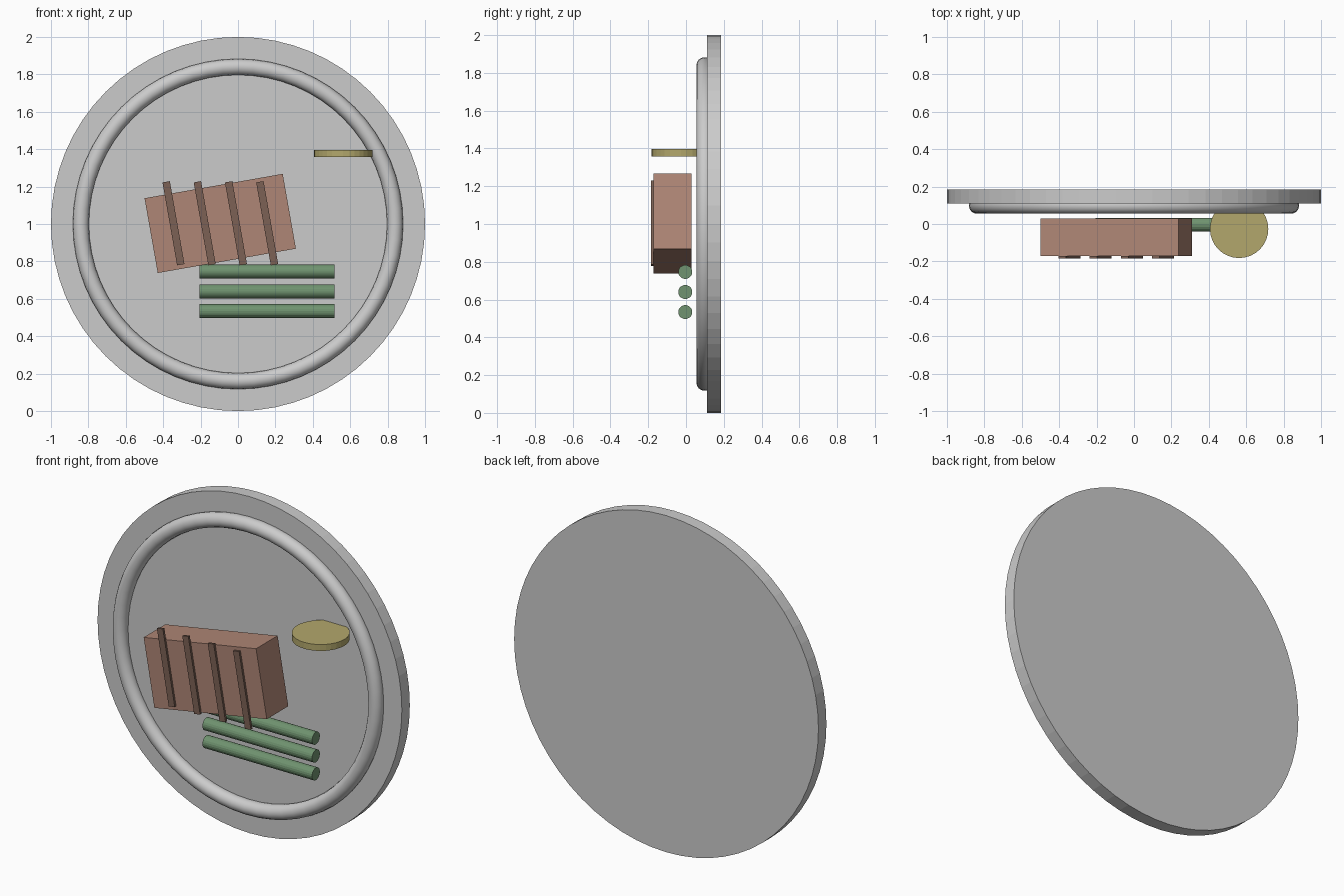
import bpy
from math import radians

if "Cube" in bpy.data.objects:
    bpy.data.objects.remove(bpy.data.objects["Cube"])

TILT = radians(-10)


def material(name, rgb):
    m = bpy.data.materials.new(name)
    m.diffuse_color = (*rgb, 1)
    m.use_nodes = True
    m.node_tree.nodes["Principled BSDF"].inputs["Base Color"].default_value = m.diffuse_color
    return m


def finish(name, mat=None, smooth=False):
    ob = bpy.context.object
    ob.name = name
    if mat:
        ob.data.materials.append(mat)
    if smooth:
        bpy.ops.object.shade_smooth_by_angle(angle=radians(35))
    return ob


def box(name, loc, size, mat):
    bpy.ops.mesh.primitive_cube_add(size=1, location=loc, rotation=(0, TILT, 0))
    bpy.context.object.scale = size
    return finish(name, mat)


def cylinder(name, loc, r, depth, sides, rot=(0, 0, 0), mat=None):
    bpy.ops.mesh.primitive_cylinder_add(vertices=sides, radius=r, depth=depth,
                                        location=loc, rotation=rot)
    return finish(name, mat)


meat = material("meat", (0.43, 0.24, 0.18))
char = material("char", (0.20, 0.12, 0.09))
green = material("green", (0.16, 0.29, 0.16))
yellow = material("yellow", (0.45, 0.39, 0.15))

# Upright plate with raised ring
cylinder("plate", (0, 0.1475, 1), 1.0, 0.075, 64, (radians(90), 0, 0))
bpy.ops.mesh.primitive_torus_add(major_radius=0.84, minor_radius=0.043,
                                 major_segments=64, minor_segments=16,
                                 location=(0, 0.098, 1), rotation=(radians(90), 0, 0))
finish("plate_ring", smooth=True)

# Tilted steak with four grill marks
box("steak", (-0.095, -0.071, 1.003), (0.75, 0.202, 0.406), meat)
for i in range(4):
    box(f"grill_mark_{i + 1}", (-0.345 + i * 0.167, -0.178, 1.004),
        (0.04, 0.014, 0.45), char)

# Three green beans
for i in range(3):
    cylinder(f"bean_{i + 1}", (0.155, -0.004, 0.746 - i * 0.106), 0.037, 0.72, 20,
             (0, radians(90), 0), green)

# Lemon slice lying flat, tucked into the plate
cylinder("lemon_slice", (0.562, -0.026, 1.377), 0.156, 0.038, 32, mat=yellow)
